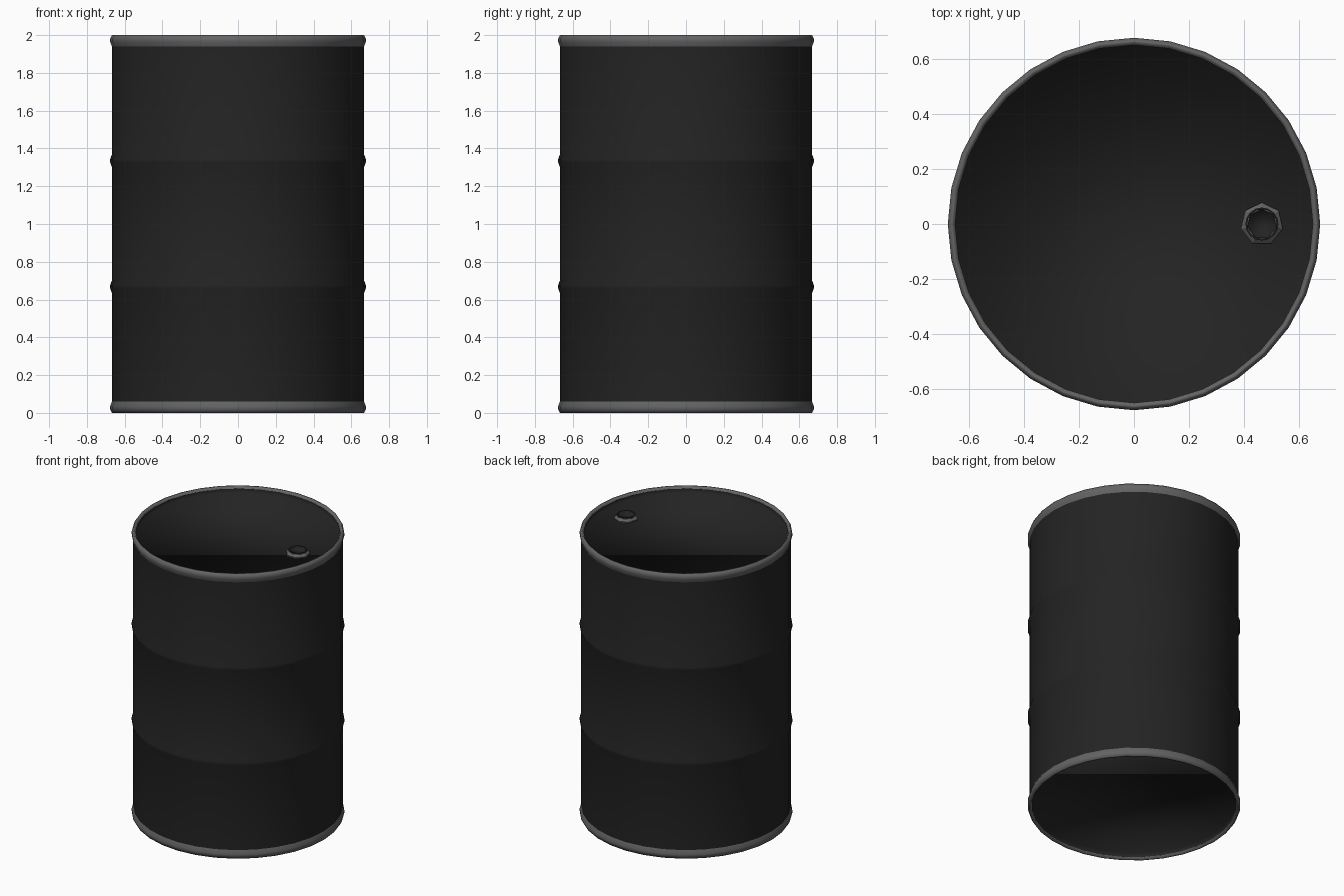
import bpy
import math

cube = bpy.data.objects.get("Cube")
if cube:
    bpy.data.objects.remove(cube, do_unlink=True)


def material(name, value):
    mat = bpy.data.materials.new(name)
    colour = (value, value, value, 1.0)
    mat.diffuse_color = colour
    mat.use_nodes = True
    mat.node_tree.nodes["Principled BSDF"].inputs["Base Color"].default_value = colour
    return mat


BLACK = material("black paint", 0.017)
GREY = material("grey steel", 0.125)


def lathe(name, profile, mat, sides=32, centre=0.0, start_angle=0.0,
          cap_start=False, cap_end=False, smooth=True):
    """Spin a (radius, height) profile, running up the outside and inward over the top."""
    verts, faces = [], []
    for r, z in profile:
        for i in range(sides):
            a = start_angle + math.tau * i / sides
            verts.append((centre + r * math.cos(a), r * math.sin(a), z))
    for k in range(len(profile) - 1):
        for i in range(sides):
            j = (i + 1) % sides
            low, high = k * sides, (k + 1) * sides
            faces.append((low + i, low + j, high + j, high + i))
    if cap_start:
        faces.append(tuple(reversed(range(sides))))
    if cap_end:
        last = (len(profile) - 1) * sides
        faces.append(tuple(range(last, last + sides)))
    mesh = bpy.data.meshes.new(name)
    mesh.from_pydata(verts, [], faces)
    mesh.materials.append(mat)
    mesh.polygons.foreach_set("use_smooth", [smooth] * len(faces))
    obj = bpy.data.objects.new(name, mesh)
    bpy.context.collection.objects.link(obj)
    return obj


def flipped(profile):
    """Mirror a profile from the top of the drum to its bottom."""
    return [(r, 2.0 - z) for r, z in reversed(profile)]


R, RIM, INNER, LID = 0.667, 0.677, 0.65, 1.955

# Drum wall with two raised hoops
wall = [(R, 0.06)]
for z in (0.668, 1.335):
    wall += [(R, z - 0.035), (RIM, z - 0.008), (RIM, z + 0.008), (R, z + 0.035)]
wall.append((R, 1.94))
lathe("drum_wall", wall, BLACK)

# Rolled rims at both ends
rim = [(R, 1.94), (RIM, 1.965), (RIM, 1.98), (0.667, 2.0), (0.659, 2.0), (INNER, 1.985)]
lathe("top_rim", rim, GREY)
lathe("bottom_rim", flipped(rim), GREY)

# Recessed ends, softly shaded into their short inner walls
lid = [(INNER, 1.985), (INNER, LID)]
lathe("top_lid", lid, BLACK, cap_end=True)
lathe("bottom_lid", flipped(lid), BLACK, cap_start=True)

# Filler collar with seven sides, and its round dished plug
BUNG_X = 0.465
lathe("filler_collar", [(0.078, LID), (0.078, 1.963), (0.06, 1.978), (0.054, 1.978)],
      GREY, sides=7, centre=BUNG_X, start_angle=math.pi / 2, smooth=False)
lathe("filler_plug", [(0.06, LID), (0.06, 1.984), (0.054, 1.984), (0.054, 1.972)],
      BLACK, sides=16, centre=BUNG_X, cap_end=True)
